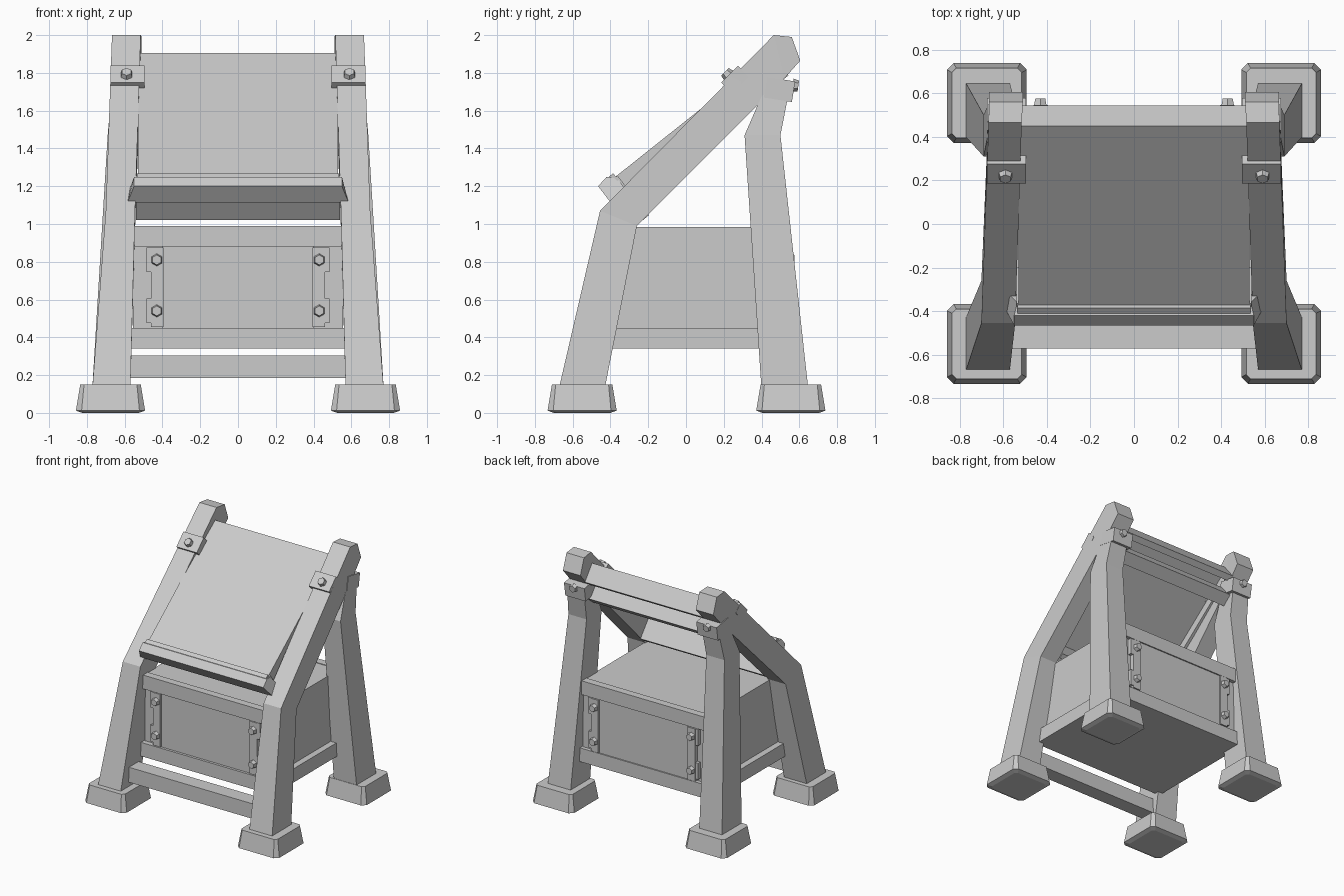
import bpy, bmesh
from math import radians
from mathutils import Vector, Matrix

if "Cube" in bpy.data.objects:
    bpy.data.objects.remove(bpy.data.objects["Cube"])


def finish(bm, name):
    bmesh.ops.recalc_face_normals(bm, faces=bm.faces)
    me = bpy.data.meshes.new(name)
    bm.to_mesh(me)
    bm.free()
    ob = bpy.data.objects.new(name, me)
    bpy.context.collection.objects.link(ob)
    return ob


def loft(name, rings):
    """Closed solid through a list of equal-sized point rings."""
    bm = bmesh.new()
    vs = [[bm.verts.new(p) for p in r] for r in rings]
    n = len(rings[0])
    for a, b in zip(vs, vs[1:]):
        for i in range(n):
            bm.faces.new((a[i], a[(i + 1) % n], b[(i + 1) % n], b[i]))
    bm.faces.new(vs[0])
    bm.faces.new(vs[-1])
    return finish(bm, name)


def box(name, x, y, z, frame=Matrix()):
    """Box from (min, max) ranges, placed by a frame matrix."""
    bm = bmesh.new()
    size = [b - a for a, b in (x, y, z)]
    mid = [(a + b) / 2 for a, b in (x, y, z)]
    bmesh.ops.create_cube(bm, size=1, matrix=frame @ Matrix.Translation(mid) @ Matrix.Diagonal((*size, 1)))
    return finish(bm, name)


def bolt(name, pos, direction, r=0.035, h=0.03):
    """Hexagonal bolt head, slightly tapered."""
    rot = Vector(direction).to_track_quat('Z', 'Y').to_matrix().to_4x4()
    bm = bmesh.new()
    bmesh.ops.create_cone(bm, cap_ends=True, segments=6, radius1=r, radius2=r * .8, depth=h,
                          matrix=Matrix.Translation(pos) @ rot @ Matrix.Translation((0, 0, h / 2)))
    return finish(bm, name)


def tilt(y, z, deg):
    return Matrix.Translation((0, y, z)) @ Matrix.Rotation(radians(deg), 4, 'X')


def leg(name, s, sections):
    # section: outer x, inner x, front y/z, back y/z
    return loft(name, [[(s * xo, yf, zf), (s * xi, yf, zf), (s * xi, yb, zb), (s * xo, yb, zb)]
                       for xo, xi, yf, zf, yb, zb in sections])


def octagon(cx, cy, h, c, z):
    return [(cx + a, cy + b, z) for a, b in ((h - c, -h), (h, c - h), (h, h - c), (h - c, h),
                                             (c - h, h), (-h, h - c), (-h, c - h), (c - h, -h))]


FRONT = [(.772, .57, -.675, .12, -.432, .12), (.70, .545, -.455, 1.07, -.26, .99),
         (.667, .515, .465, 2.0, .52, 1.77), (.665, .51, .56, 1.99, .605, 1.865)]
BACK = [(.772, .57, .40, .12, .648, .12), (.69, .53, .31, 1.47, .50, 1.47), (.67, .52, .41, 1.70, .545, 1.70)]

for s, side in ((-1, "left"), (1, "right")):
    # Legs
    leg(f"front_leg_{side}", s, FRONT)
    leg(f"back_leg_{side}", s, BACK)
    # Feet
    for cy, end in ((-.55, "front"), (.555, "back")):
        cx = s * .675
        loft(f"{end}_foot_{side}", [octagon(cx, cy, .15, .02, 0), octagon(cx, cy, .183, .03, .012),
                                    octagon(cx, cy, .16, .02, .15)])
    # Clamps at the leg tops
    xs = sorted((s * .495, s * .675))
    box(f"front_clamp_{side}", xs, (-.065, .06), (-.06, .025), tilt(.25, 1.778, 45))
    bolt(f"front_clamp_bolt_{side}", (s * .59, .227, 1.785), (0, -1, 1))
    box(f"back_clamp_{side}", xs, (-.075, .075), (-.055, .055), tilt(.495, 1.712, -9))
    bolt(f"back_clamp_bolt_{side}", (s * .59, .565, 1.735), (0, 1, -.15))

# Sloping board, hollow below, with end and side boards
slope = tilt(-.38, 1.245, 38.5)
box("sloping_board", (-.53, .53), (0, 1.06), (-.04, 0), slope)
box("board_top_end", (-.52, .52), (1.01, 1.06), (-.15, -.001), slope)
box("board_bottom_end", (-.54, .54), (-.02, .02), (-.27, -.001), slope)
box("board_crossbar", (-.53, .53), (.84, .94), (-.24, -.13), slope)
for s, side in ((-1, "left"), (1, "right")):
    box(f"board_side_{side}", sorted((s * .505, s * .529)), (.02, 1.02), (-.10, -.002), slope)

# Stop lip along the bottom of the board
LIP = [(.55, -.465, 1.20), (.585, -.40, 1.115), (.575, -.32, 1.18), (.535, -.36, 1.24), (.55, -.42, 1.25)]
loft("stop_lip", [[(s * x, y, z) for x, y, z in LIP] for s in (-1, 1)])
box("stop_ridge", (-.535, .535), (-.03, .01), (-.01, .022), slope)

# Cabinet under the board
box("cabinet_body", (-.555, .555), (-.385, .51), (.40, .985))
box("cabinet_base", (-.605, .605), (-.425, .54), (.34, .45))
box("front_header", (-.56, .56), (-.42, -.36), (.88, .99))
box("back_header", (-.56, .56), (.48, .54), (.88, .99))
for d, y0, end in ((-1, -.385, "front"), (1, .51, "back")):
    box(f"{end}_panel", (-.40, .40), sorted((y0, y0 + d * .02)), (.45, .88))
    for s, side in ((-1, "left"), (1, "right")):
        box(f"{end}_strap_{side}", sorted((s * .395, s * .46)), sorted((y0, y0 + d * .035)), (.455, .875))
        for z, lvl in ((.54, "lower"), (.81, "upper")):
            box(f"{end}_strap_tab_{lvl}_{side}", sorted((s * .42, s * .485)),
                sorted((y0, y0 + d * .03)), (z - .065, z + .065))
            bolt(f"{end}_{lvl}_bolt_{side}", (s * .43, y0 + d * .035, z), (0, d, 0), .033)

# Front stretcher between the legs
box("front_stretcher", (-.58, .58), (-.57, -.45), (.185, .305))
